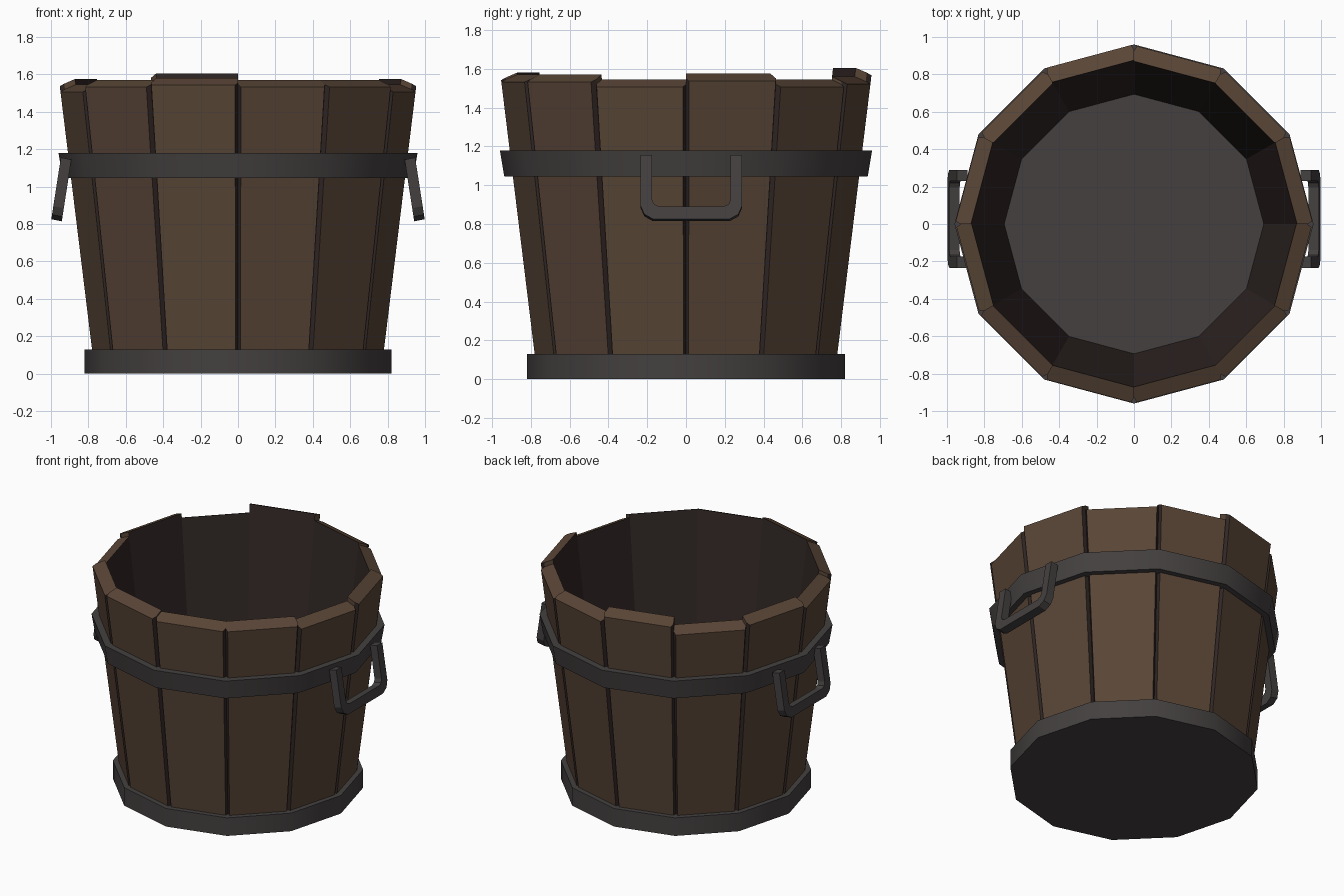
import bpy, bmesh, math

if "Cube" in bpy.data.objects:
    bpy.data.objects.remove(bpy.data.objects["Cube"])

def material(name, rgb):
    m = bpy.data.materials.new(name)
    m.diffuse_color = (*rgb, 1)
    m.use_nodes = True
    m.node_tree.nodes["Principled BSDF"].inputs["Base Color"].default_value = m.diffuse_color
    return m

wood = material("brown wood", (0.100, 0.060, 0.037))
dark = material("dark wood", (0.030, 0.020, 0.018))
iron = material("grey iron", (0.058, 0.051, 0.051))

def finish(name, bm, mats, smooth=False):
    bmesh.ops.recalc_face_normals(bm, faces=bm.faces[:])
    me = bpy.data.meshes.new(name)
    bm.to_mesh(me)
    bm.free()
    for m in mats:
        me.materials.append(m)
    ob = bpy.data.objects.new(name, me)
    bpy.context.collection.objects.link(ob)
    if smooth:
        bpy.context.view_layer.objects.active = ob
        ob.select_set(True)
        bpy.ops.object.shade_smooth_by_angle(angle=math.radians(35))
        ob.select_set(False)
    return ob

SIDES = 12
STEP = 2 * math.pi / SIDES

def corner(r, k):
    return (r * math.cos(k * STEP), r * math.sin(k * STEP))

def wall(z):
    return 0.768 + 0.123 * z

# Staves: chamfered planks with uneven, outward sloping tops
tops = [1.575, 1.545, 1.56, 1.605, 1.545, 1.575,
        1.545, 1.57, 1.58, 1.57, 1.57, 1.545]

def stave_ring(bm, k, z_out, z_in):
    def edge(t):                       # point along the outer side
        a, b = corner(wall(z_out), k), corner(wall(z_out), k + 1)
        return (a[0] + (b[0] - a[0]) * t, a[1] + (b[1] - a[1]) * t, z_out)
    z_mid = z_out + (z_in - z_out) * 0.35
    pts = [edge(0.033), edge(0.967),
           (*corner(wall(z_mid) - 0.03, k + 1), z_mid),
           (*corner(wall(z_in) - 0.09, k + 1), z_in),
           (*corner(wall(z_in) - 0.09, k), z_in),
           (*corner(wall(z_mid) - 0.03, k), z_mid)]
    return [bm.verts.new(p) for p in pts]

for k, top in enumerate(tops):
    bm = bmesh.new()
    lo = stave_ring(bm, k, 0.1, 0.1)
    hi = stave_ring(bm, k, top - 0.038, top)
    bm.faces.new(lo)
    bm.faces.new(hi)
    for i in range(6):
        j = (i + 1) % 6
        f = bm.faces.new((lo[i], lo[j], hi[j], hi[i]))
        f.material_index = 1 if i in (1, 3, 5) else 0   # grooves and inside
    finish(f"stave_{k + 1}", bm, [wood, dark])

# Base: solid iron-grey disc that also forms the floor
bm = bmesh.new()
rings = [[bm.verts.new((*corner(0.82, k), z)) for k in range(SIDES)] for z in (0, 0.13)]
for ring in rings:
    bm.faces.new(ring)
for k in range(SIDES):
    j = (k + 1) % SIDES
    bm.faces.new((rings[0][k], rings[0][j], rings[1][j], rings[1][k]))
finish("base", bm, [iron], True)

# Upper hoop: flared band
bm = bmesh.new()
profile = [(0.937, 1.045), (0.96, 1.18), (0.89, 1.18), (0.87, 1.045)]
rings = [[bm.verts.new((*corner(r, k), z)) for k in range(SIDES)] for r, z in profile]
for i in range(4):
    a, b = rings[i], rings[(i + 1) % 4]
    for k in range(SIDES):
        j = (k + 1) % SIDES
        bm.faces.new((a[k], a[j], b[j], b[k]))
finish("upper_hoop", bm, [iron], True)

# Handles: U-shaped bars leaning outwards, one per side
MID = 0.0275
def full_u(half):
    return half + [(2 * MID - y, z) for y, z in reversed(half)]

outer = full_u([(-0.235, 1.15), (-0.235, 0.89), (-0.215, 0.845), (-0.17, 0.82)])
inner = full_u([(-0.175, 1.15), (-0.175, 0.92), (-0.165, 0.897), (-0.14, 0.885)])

for side, name in ((1, "right_handle"), (-1, "left_handle")):
    bm = bmesh.new()
    def rail(path, off):
        return [bm.verts.new((side * (0.919 + (1.15 - z) * 0.155 + off), y, z + off * 0.2 * -1 * -1))
                for y, z in path]
    loops = [rail(outer, 0.028), rail(inner, 0.028), rail(inner, -0.028), rail(outer, -0.028)]
    for i in range(4):
        a, b = loops[i], loops[(i + 1) % 4]
        for n in range(len(a) - 1):
            bm.faces.new((a[n], a[n + 1], b[n + 1], b[n]))
    for n in (0, -1):
        bm.faces.new([l[n] for l in loops])
    finish(name, bm, [iron])
